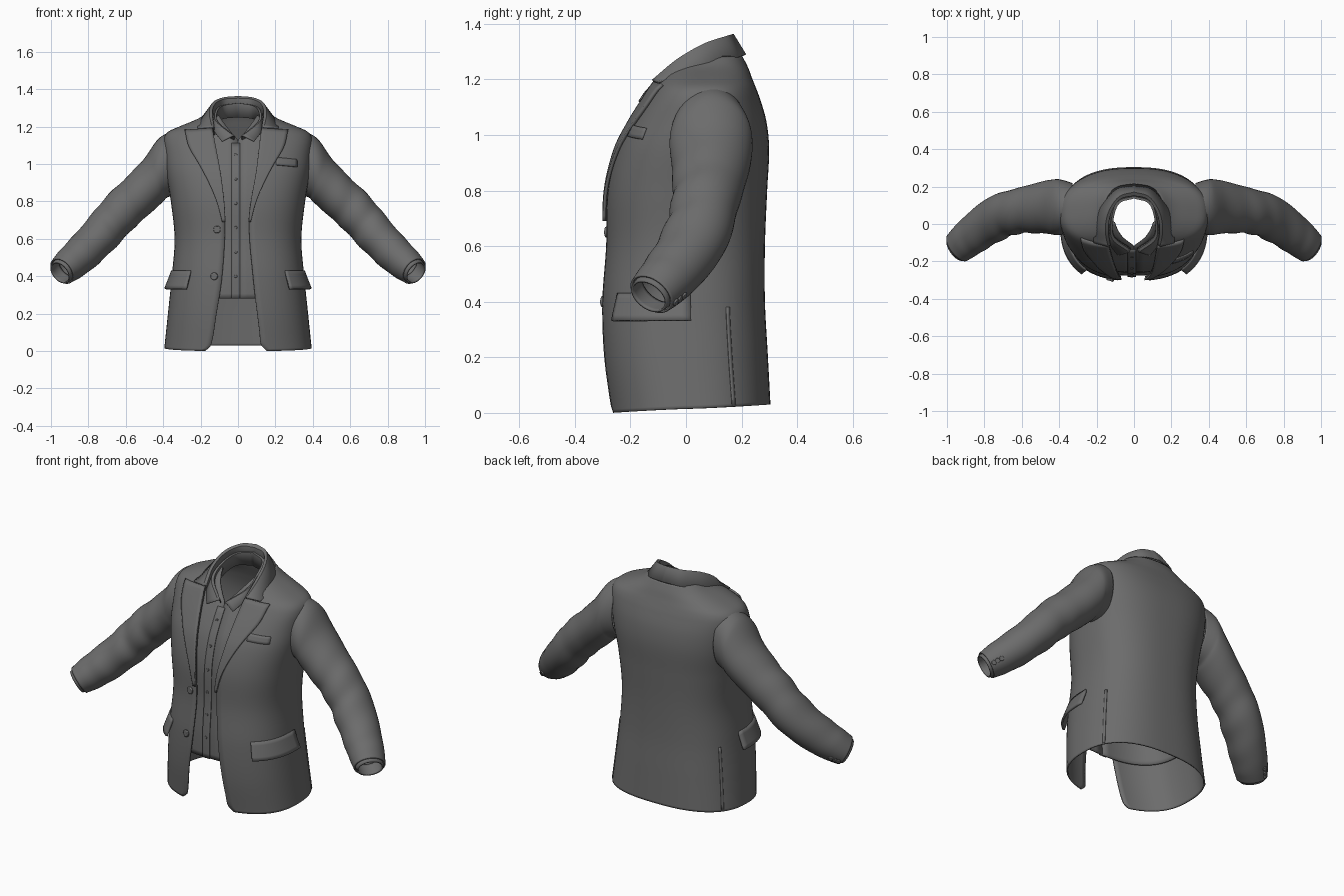
import bpy
import math
from mathutils import Vector

cube = bpy.data.objects.get("Cube")
if cube:
    bpy.data.objects.remove(cube)

cloth = bpy.data.materials.new("charcoal cloth")
cloth.use_nodes = True
cloth.diffuse_color = (0.15, 0.15, 0.15, 1)
cloth.node_tree.nodes["Principled BSDF"].inputs["Base Color"].default_value = (0.15, 0.15, 0.15, 1)

ROUND = 0.8  # squareness of the body section


def curve(keys, t):
    """Smooth interpolation through rows of (t, values...)."""
    n = len(keys)
    i = max(0, min(n - 2, sum(k[0] <= t for k in keys) - 1))

    def slope(j, c):
        a, b = keys[max(j - 1, 0)], keys[min(j + 1, n - 1)]
        return (b[c] - a[c]) / (b[0] - a[0])

    k0, k1 = keys[i], keys[i + 1]
    h = k1[0] - k0[0]
    u = (t - k0[0]) / h
    u2, u3 = u * u, u * u * u
    return [(2 * u3 - 3 * u2 + 1) * k0[c] + (u3 - 2 * u2 + u) * h * slope(i, c)
            + (3 * u2 - 2 * u3) * k1[c] + (u3 - u2) * h * slope(i + 1, c)
            for c in range(1, len(k0))]


def span(a, b, n):
    return [a + (b - a) * i / n for i in range(n + 1)]


def sheet(name, rows, closed=False, mirror=False, thick=0.008):
    """Loft rows of points into a thin smooth cloth sheet."""
    w = len(rows[0])
    verts = [p for r in rows for p in r]
    faces = [(i * w + j, i * w + (j + 1) % w, (i + 1) * w + (j + 1) % w, (i + 1) * w + j)
             for i in range(len(rows) - 1) for j in range(w if closed else w - 1)]
    mesh = bpy.data.meshes.new(name)
    mesh.from_pydata(verts, [], faces)
    obj = bpy.data.objects.new(name, mesh)
    bpy.context.collection.objects.link(obj)
    if mirror:
        obj.modifiers.new("mirror", 'MIRROR')
    solid = obj.modifiers.new("thickness", 'SOLIDIFY')
    solid.thickness, solid.offset = thick, 0
    finish(obj)
    return obj


def finish(obj):
    if not obj.data.materials:
        obj.data.materials.append(cloth)
    bpy.ops.object.select_all(action='DESELECT')
    bpy.context.view_layer.objects.active = obj
    obj.select_set(True)
    bpy.ops.object.shade_smooth_by_angle(angle=math.radians(40))


# Body: height, half width, front y, back y
BODY = [(0, .39, -.27, .30), (.2, .37, -.295, .29), (.4, .35, -.3, .28), (.6, .335, -.285, .28),
        (.8, .355, -.28, .288), (.95, .38, -.245, .295), (1.05, .39, -.195, .285),
        (1.13, .393, -.145, .262), (1.17, .37, -.12, .247), (1.2, .305, -.1, .235),
        (1.24, .21, -.06, .22), (1.28, .15, -.01, .2)]
# Front opening: height, distance from the middle
LEFT_EDGE = [(0, .155), (.03, .125), (.1, .115), (.4, .08), (.7, .06), (.97, .1), (1.18, .125), (1.28, .145)]
RIGHT_EDGE = [(0, .175), (.03, .145), (.2, .115), (.4, .085), (.68, .07), (.92, .09), (1.18, .135), (1.28, .145)]
SHIRT_EDGE = [(.28, 0), (.7, 0), (1.12, 0), (1.16, .03), (1.26, .12)]
LAPEL_EDGE = [(.68, .06), (.8, .09), (.9, .13), (1, .18), (1.1, .235), (1.19, .255)]


def body(theta, z, off=0.0):
    """Point on the torso; theta runs from the front round the left side."""
    a, yf, yb = curve(BODY, z)
    s, c = math.sin(theta), math.cos(theta)
    x = a * math.copysign(abs(s) ** ROUND, s)
    y = (yf + yb) / 2 - (yb - yf) / 2 * math.copysign(abs(c) ** ROUND, c)
    lift = 0.03 * (1 - c) / 2 * max(0, 1 - z / 0.4)
    return Vector((x + off * s, y - off * c, z + lift))


def angle_at(x, z):
    r = min(0.97, abs(x) / curve(BODY, z)[0])
    return math.copysign(math.asin(r ** (1 / ROUND)), x)


def shell(name, heights, left, right, off):
    rows = []
    for z in heights:
        a = angle_at(max(0, curve(left, z)[0]), z)
        b = angle_at(max(0, curve(right, z)[0]), z)
        rows.append([body(t, z, off) for t in span(a, 2 * math.pi - b, 72)])
    return sheet(name, rows)


def button(name, loc, normal, r):
    bpy.ops.mesh.primitive_cylinder_add(vertices=20, radius=r, depth=r * 0.6, location=loc)
    obj = bpy.context.object
    obj.name = name
    obj.rotation_euler = Vector(normal).to_track_quat('Z', 'Y').to_euler()
    bev = obj.modifiers.new("rim", 'BEVEL')
    bev.width, bev.segments = r * 0.2, 2
    finish(obj)


# Jacket and shirt bodies
shell("jacket_body", span(0, .1, 8) + span(.12, 1.1, 40) + span(1.11, 1.28, 20), LEFT_EDGE, RIGHT_EDGE, 0)
shell("shirt_body", span(.28, 1.1, 30) + span(1.11, 1.26, 14), SHIRT_EDGE, SHIRT_EDGE, -0.028)
sheet("shirt_placket", [[body(angle_at(x, z), z, -.021) for x in span(-.035, .012, 4)]
                        for z in span(.28, 1.11, 30)], thick=.006)
for z in span(.4, 1.05, 5):
    button("shirt_button", body(angle_at(-.012, z), z, -.017), (0, -1, 0), .008)

# Lapels folded back on the chest
for side, inner, name in ((1, LEFT_EDGE, "left_lapel"), (-1, RIGHT_EDGE, "right_lapel")):
    rows = []
    for z in span(.69, 1.19, 26):
        e = curve(inner, z)[0] - .004
        o = curve(LAPEL_EDGE, z)[0] + (.02 if side < 0 else .004)
        row = []
        for k in span(0, 1, 8):
            zz = z - .02 * k * (z - .69)
            row.append(body(angle_at(side * (e + (o - e) * k), zz), zz, .012))
        rows.append(row)
    sheet(name, rows, thick=.012)


def collar(name, lines, thick):
    """Half collar lofted between guide lines, mirrored at the back."""
    rows = []
    for line in lines:
        keys = [(i, *p) for i, p in enumerate(line)]
        rows.append([Vector(curve(keys, t)) for t in span(0, len(line) - 1, 28)])
        for p in rows[-1][:1]:
            p.x = 0
    sheet(name, rows, mirror=True, thick=thick)


# Collars: stand, fold line and falling edge, from the back to the front
collar("jacket_collar", [
    [(0, .15, 1.26), (.09, .12, 1.25), (.13, .05, 1.23), (.135, -.03, 1.19), (.125, -.1, 1.15)],
    [(0, .155, 1.35), (.075, .135, 1.345), (.125, .06, 1.32), (.14, -.03, 1.27), (.13, -.11, 1.195)],
    [(0, .17, 1.36), (.08, .145, 1.352), (.135, .065, 1.325), (.152, -.03, 1.27), (.14, -.12, 1.195)],
    [(0, .213, 1.288), (.1, .19, 1.28), (.18, .1, 1.252), (.215, .0, 1.217), (.215, -.1, 1.19)]], .008)
collar("shirt_collar", [
    [(0, .14, 1.25), (.085, .11, 1.24), (.112, .03, 1.21), (.1, -.06, 1.17), (.02, -.13, 1.13)],
    [(0, .138, 1.325), (.08, .11, 1.31), (.112, .02, 1.28), (.108, -.07, 1.225), (.02, -.14, 1.15)],
    [(0, .147, 1.325), (.088, .117, 1.31), (.12, .02, 1.28), (.116, -.08, 1.225), (.025, -.15, 1.15)],
    [(0, .16, 1.26), (.1, .13, 1.25), (.135, .02, 1.22), (.13, -.1, 1.18), (.085, -.17, 1.12)]], .005)

# Breast welt, hip flaps and side vents
sheet("breast_welt", [[body(angle_at(x, z - .1 * (x - .2)), z - .1 * (x - .2), .006)
                       for x in span(.2, .31, 8)] for z in span(.995, 1.035, 3)])
for side, name in ((1, "left"), (-1, "right")):
    sheet(name + "_hip_flap", [[body(side * t, .43 - .1 * k, .004 + .028 * k) for t in span(.72, 1.62, 16)]
                               for k in span(0, 1, 5)], thick=.012)
    sheet(name + "_side_vent", [[body(side * t, z, .005) for t in span(2.03, 2.08, 2)]
                                for z in span(.005, .38, 12)], thick=.006)

# Jacket buttons on the right panel
for x, z in ((-.11, .65), (-.125, .4)):
    t = angle_at(x, z)
    button("jacket_button", body(t, z, .008), (math.sin(t), -math.cos(t), 0), .02)

# Sleeve: station, upper x z, lower x z, middle y, half depth
SLEEVE = [(0, .33, 1.18, .33, .84, .09, .125), (1, .42, 1.135, .38, .825, .09, .145),
          (2, .5, 1.025, .41, .795, .09, .14), (3, .6, .92, .5, .715, .08, .125),
          (4, .7, .825, .575, .645, .065, .115), (5, .79, .715, .665, .55, .035, .115),
          (6, .89, .6, .76, .46, -.03, .105), (7, .95, .535, .84, .4, -.085, .095),
          (8, .988, .485, .895, .37, -.125, .085)]


def sleeve(s, t, scale=1.0):
    def middle(q):
        ux, uz, lx, lz, y, _ = curve(SLEEVE, q)
        return Vector(((ux + lx) / 2, y, (uz + lz) / 2))
    ux, uz, lx, lz, _, depth = curve(SLEEVE, s)
    up = Vector((ux - lx, 0, uz - lz)) / 2
    along = middle(s + .05) - middle(s - .05)
    back = up.cross(along).normalized() * depth
    # Soft creases around the elbow
    fold = max(0, 1 - abs(s - 4.7) / 3) * .045
    r = scale * (1 + fold * math.sin(5.5 * s + 2 * math.sin(t)) * (0.6 - 0.4 * math.sin(t)))
    return middle(s) + (up * math.cos(t) + back * math.sin(t)) * r


RING = span(0, 2 * math.pi, 36)[:-1]
sheet("sleeves", [[sleeve(s, t) for t in RING] for s in span(0, 8, 64)], closed=True, mirror=True)
sheet("shirt_cuffs", [[sleeve(s, t, .86) for t in RING] for s in span(7.2, 8.2, 6)], closed=True, mirror=True)

# Sleeve buttons
for side in (1, -1):
    for s in (7.1, 7.4, 7.7):
        p = sleeve(s, 1.7)
        n = (p - sleeve(s, 1.7, 0)).normalized()
        p += n * .006
        button("sleeve_button", (p.x * side, p.y, p.z), (n.x * side, n.y, n.z), .014)
